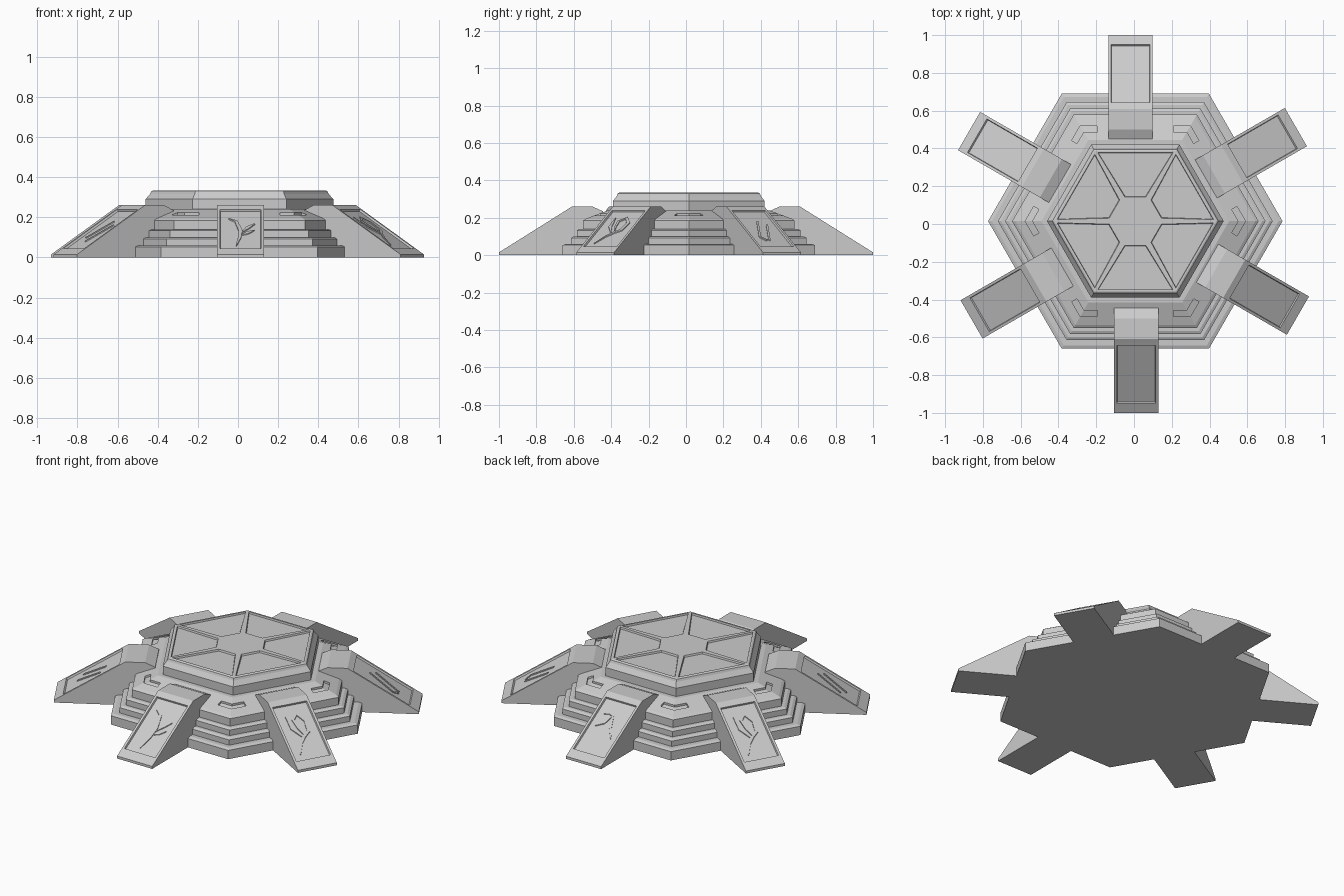
import bpy, bmesh
from math import sin, cos, pi, radians, hypot
from mathutils import Vector

if "Cube" in bpy.data.objects:
    bpy.data.objects.remove(bpy.data.objects["Cube"])

CX, CY = 0.007, 0.015          # centre of the hexagonal body
SLOPE = ((0.55, 0.195), (0.43, 0.24))   # upper terrace slope (apothem, z)


def finish(bm, name):
    bmesh.ops.recalc_face_normals(bm, faces=bm.faces)
    me = bpy.data.meshes.new(name)
    bm.to_mesh(me)
    bm.free()
    ob = bpy.data.objects.new(name, me)
    bpy.context.collection.objects.link(ob)
    return ob


def hex_ring(bm, apothem, z):
    r = apothem / cos(pi / 6)
    return [bm.verts.new((CX + r * cos(i * pi / 3), CY + r * sin(i * pi / 3), z)) for i in range(6)]


def bridge(bm, a, b):
    return [bm.faces.new((a[i], a[(i + 1) % 6], b[(i + 1) % 6], b[i])) for i in range(6)]


def hex_stack(bm, profile):
    rings = [hex_ring(bm, a, z) for a, z in profile]
    bm.faces.new(rings[0][::-1])
    for a, b in zip(rings, rings[1:]):
        bridge(bm, a, b)
    return rings[-1]


def recess(bm, faces, margin, depth):
    bm.normal_update()
    bmesh.ops.inset_individual(bm, faces=faces, thickness=margin, depth=0)
    bmesh.ops.inset_individual(bm, faces=faces, thickness=0.004, depth=-depth)


# stepped hexagonal base
bm = bmesh.new()
top = hex_stack(bm, [(.675, 0), (.675, .053), (.657, .06), (.63, .06), (.63, .092), (.615, .1),
                     (.597, .1), (.597, .133), (.582, .14), (.565, .14), (.565, .185), *SLOPE])
bm.faces.new(top)
base = finish(bm, "stepped_base")

# chevron slots cut into the sloping terrace at each corner
bm = bmesh.new()
(a0, z0), (a1, z1) = SLOPE
for k in range(6):
    ang = k * pi / 3
    rows = []
    for a in (0.505, 0.473):
        floor = z0 + (z1 - z0) * (a0 - a) / (a0 - a1) - 0.012
        r = a / cos(pi / 6)
        corner = Vector((CX + r * cos(ang), CY + r * sin(ang), 0))
        arm = 0.09 - (0.505 - a) * 0.577
        for s in (-1, 0, 1):
            d = Vector((cos(ang + s * 2 * pi / 3), sin(ang + s * 2 * pi / 3), 0)) * arm * abs(s)
            p = corner + d
            rows.append((bm.verts.new((p.x, p.y, floor)), bm.verts.new((p.x, p.y, 0.3))))
    loop = [rows[i] for i in (0, 1, 2, 5, 4, 3)]
    for i in range(6):
        (p, pt), (q, qt) = loop[i], loop[(i + 1) % 6]
        bm.faces.new((p, q, qt, pt))
    for lv in (0, 1):
        for j in (0, 1):
            bm.faces.new([rows[i][lv] for i in (j, j + 1, j + 4, j + 3)])
cutter = finish(bm, "chevron_cutter")
cutter.hide_render = True
cutter.hide_viewport = True
mod = base.modifiers.new("chevrons", 'BOOLEAN')
mod.operation = 'DIFFERENCE'
mod.solver = 'EXACT'
mod.object = cutter

# crown with six recessed panels around a small hexagon
bm = bmesh.new()
rim = hex_stack(bm, [(.405, .22), (.405, .29), (.385, .317), (.38, .33), (.372, .334)])
hub = hex_ring(bm, 0.112, 0.334)
panels = bridge(bm, rim, hub)
bm.faces.new(hub)
bmesh.ops.recalc_face_normals(bm, faces=bm.faces)
recess(bm, panels, 0.018, 0.01)
finish(bm, "crown")

# six buttress ramps; t is distance inward from the outer end
RAMP = [(0, 0), (0, .015), (.037, .038), (.37, .247), (.39, .26), (.5, .26), (.555, .235), (.555, 0)]
HALF = 0.117


def placer(angle, mx, my):
    d = Vector((cos(angle), sin(angle), 0))
    side = Vector((-d.y, d.x, 0))
    end = Vector((mx, my, 0))
    return lambda t, u, z: end - d * t + side * u + Vector((0, 0, z))


def ramp(place, name):
    bm = bmesh.new()
    l, r = [[bm.verts.new(place(t, s * HALF, z)) for t, z in RAMP] for s in (-1, 1)]
    n = len(RAMP)
    faces = [bm.faces.new((l[i], r[i], r[(i + 1) % n], l[(i + 1) % n])) for i in range(n)]
    bm.faces.new(l)
    bm.faces.new(r)
    bmesh.ops.recalc_face_normals(bm, faces=bm.faces)
    recess(bm, [faces[2]], 0.02, 0.01)
    finish(bm, name)


# tapered relief strokes lying on a ramp panel; points are (u, v) in -1..1, 0..1
def strokes(place, paths, name):
    bm = bmesh.new()
    for pts in paths:
        pts = [(u * 0.085, v) for u, v in pts]
        n = len(pts)
        secs = []
        for i, (u, v) in enumerate(pts):
            (ua, va), (ub, vb) = pts[max(i - 1, 0)], pts[min(i + 1, n - 1)]
            du, dv = ub - ua, (vb - va) * 0.34
            m = hypot(du, dv)
            w = 0.002 + 0.008 * sin(pi * i / (n - 1)) if n > 2 else 0.006
            sec = []
            for s, h in ((-1, -.004), (1, -.004), (1, .005), (-1, .005)):
                t = 0.06 + 0.29 * v + s * w * du / m * 0.85
                z = 0.015 + t * 0.628 - 0.0118 + h
                sec.append(bm.verts.new(place(t, u - s * w * dv / m, z)))
            secs.append(sec)
        for a, b in zip(secs, secs[1:]):
            for j in range(4):
                k = (j + 1) % 4
                bm.faces.new((a[j], a[k], b[k], b[j]))
        bm.faces.new(secs[0])
        bm.faces.new(secs[-1])
    finish(bm, name)


CRESCENT = [[(-.7, .82), (-.25, .75), (0, .5), (-.05, .3), (-.25, .08)],
            [(.85, .68), (.45, .58), (.1, .45)], [(.8, .5), (.4, .43), (.1, .38)]]
HOOK = [[(-.7, .1), (-.3, .3), (.1, .42), (.5, .5), (.6, .7), (.2, .85), (-.2, .75), (-.1, .58), (.1, .45)],
        [(-.6, .85), (-.5, .6), (-.1, .42)]]
SLASHES = [[(-.6, .3), (.1, .75)], [(-.1, .2), (.6, .65)], [(-.6, .3), (-.3, .2)]]
WAVE = [[(-.8, .5), (-.3, .6), (0, .75), (.3, .55), (.8, .35)], [(-.7, .75), (-.3, .8), (0, .75)]]

for deg, mx, my, name, art in (
        (-90, .012, -1.0, "front", CRESCENT), (-30, .868, -.485, "front_right", HOOK),
        (30, .857, .513, "back_right", SLASHES), (90, -.018, 1.0, "back", WAVE),
        (150, -.873, .492, "back_left", HOOK), (210, -.86, -.505, "front_left", SLASHES[:2])):
    place = placer(radians(deg), mx, my)
    ramp(place, name + "_ramp")
    strokes(place, art, name + "_relief")
